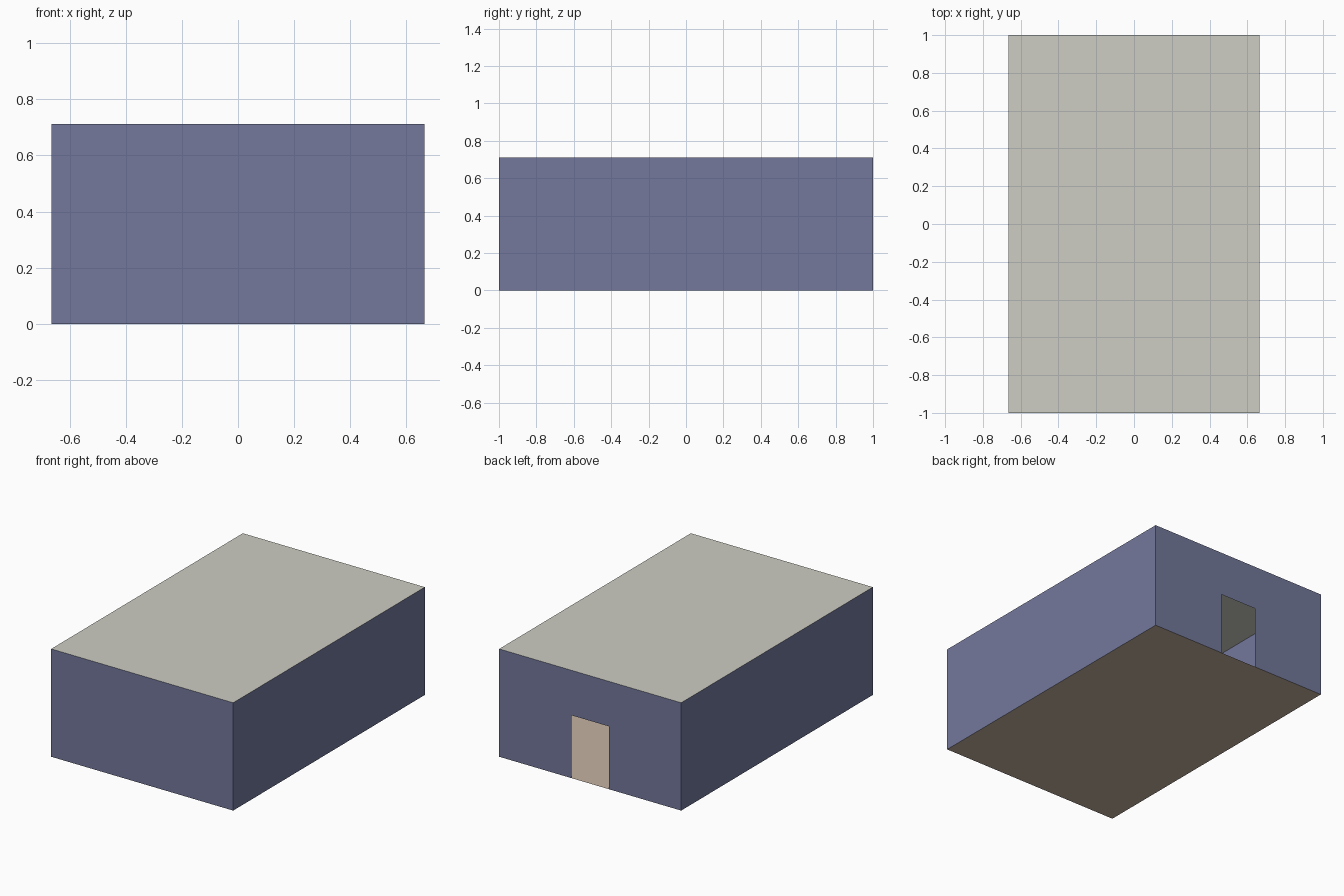
import bpy

if "Cube" in bpy.data.objects:
    bpy.data.objects.remove(bpy.data.objects["Cube"])

W, D, H = 0.665, 1.0, 0.712      # half width, half depth, height
DW, DH = 0.136, 0.415            # door half width, door height


def material(name, srgb):
    m = bpy.data.materials.new(name)
    lin = [((c / 255 + 0.055) / 1.055) ** 2.4 for c in srgb]
    m.diffuse_color = (*lin, 1)
    m.use_nodes = True
    m.node_tree.nodes["Principled BSDF"].inputs["Base Color"].default_value = m.diffuse_color
    return m


def panel(name, points, mat):
    mesh = bpy.data.meshes.new(name)
    mesh.from_pydata(points, [], [range(len(points))])
    mesh.materials.append(mat)
    ob = bpy.data.objects.new(name, mesh)
    bpy.context.collection.objects.link(ob)
    return ob


wall = material("slate blue wall", (115, 120, 155))
top = material("pale grey ceiling", (205, 205, 195))
ground = material("tan floor", (196, 178, 160))

# floor and ceiling sheets
panel("floor", [(-W, -D, 0), (-W, D, 0), (W, D, 0), (W, -D, 0)], ground)
panel("ceiling", [(-W, -D, H), (W, -D, H), (W, D, H), (-W, D, H)], top)

# plain walls
panel("front_wall", [(-W, -D, 0), (W, -D, 0), (W, -D, H), (-W, -D, H)], wall)
panel("right_wall", [(W, -D, 0), (W, D, 0), (W, D, H), (W, -D, H)], wall)
panel("left_wall", [(-W, D, 0), (-W, -D, 0), (-W, -D, H), (-W, D, H)], wall)

# back wall with an open doorway
outline = [(W, 0), (DW, 0), (DW, DH), (-DW, DH), (-DW, 0), (-W, 0), (-W, H), (W, H)]
panel("back_wall", [(x, D, z) for x, z in outline], wall)
